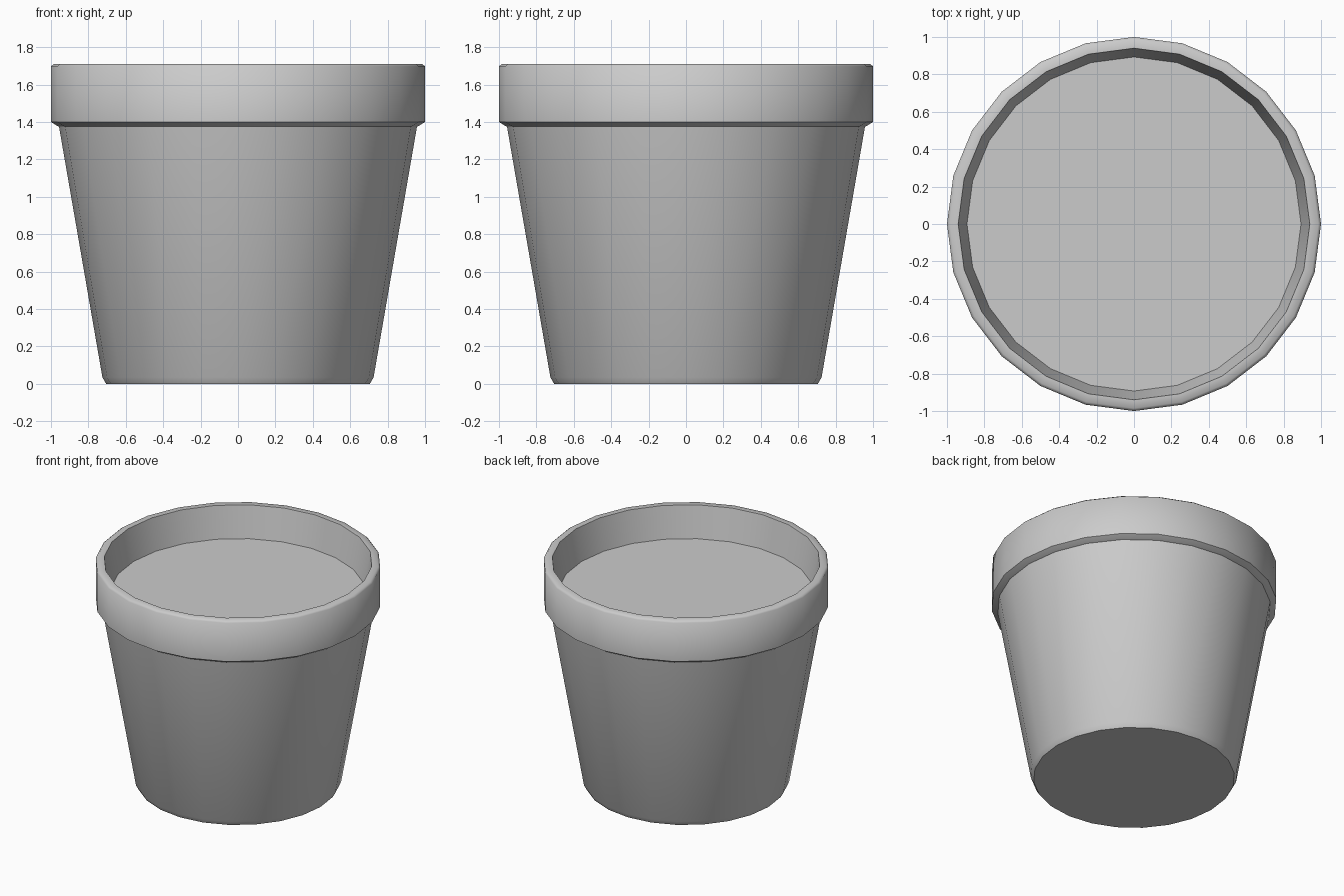
import bpy, bmesh, math

if "Cube" in bpy.data.objects:
    bpy.data.objects.remove(bpy.data.objects["Cube"])

SIDES = 24


def ring(bm, r, z):
    return [bm.verts.new((r * math.cos(2 * math.pi * i / SIDES),
                          r * math.sin(2 * math.pi * i / SIDES), z))
            for i in range(SIDES)]


def finish(bm, name):
    mesh = bpy.data.meshes.new(name)
    bm.to_mesh(mesh)
    bm.free()
    obj = bpy.data.objects.new(name, mesh)
    bpy.context.collection.objects.link(obj)
    bpy.ops.object.select_all(action='DESELECT')
    obj.select_set(True)
    bpy.context.view_layer.objects.active = obj
    bpy.ops.object.shade_smooth_by_angle(angle=math.radians(50))
    return obj


# Pot: tapered wall, chamfered rim and inner wall down to the soil
profile = [(0.705, 0), (0.725, 0.035), (0.957, 1.375), (0.965, 1.378), (1, 1.40),
           (1, 1.697), (0.985, 1.71), (0.94, 1.71), (0.893, 1.47)]
bm = bmesh.new()
rings = [ring(bm, r, z) for r, z in profile]
for low, high in zip(rings, rings[1:]):
    for i in range(SIDES):
        j = (i + 1) % SIDES
        bm.faces.new((low[i], low[j], high[j], high[i]))
bm.faces.new(rings[0][::-1])
finish(bm, "flower_pot")

# Soil: flat disc closing the inside
bm = bmesh.new()
bm.faces.new(ring(bm, *profile[-1]))
finish(bm, "soil")
